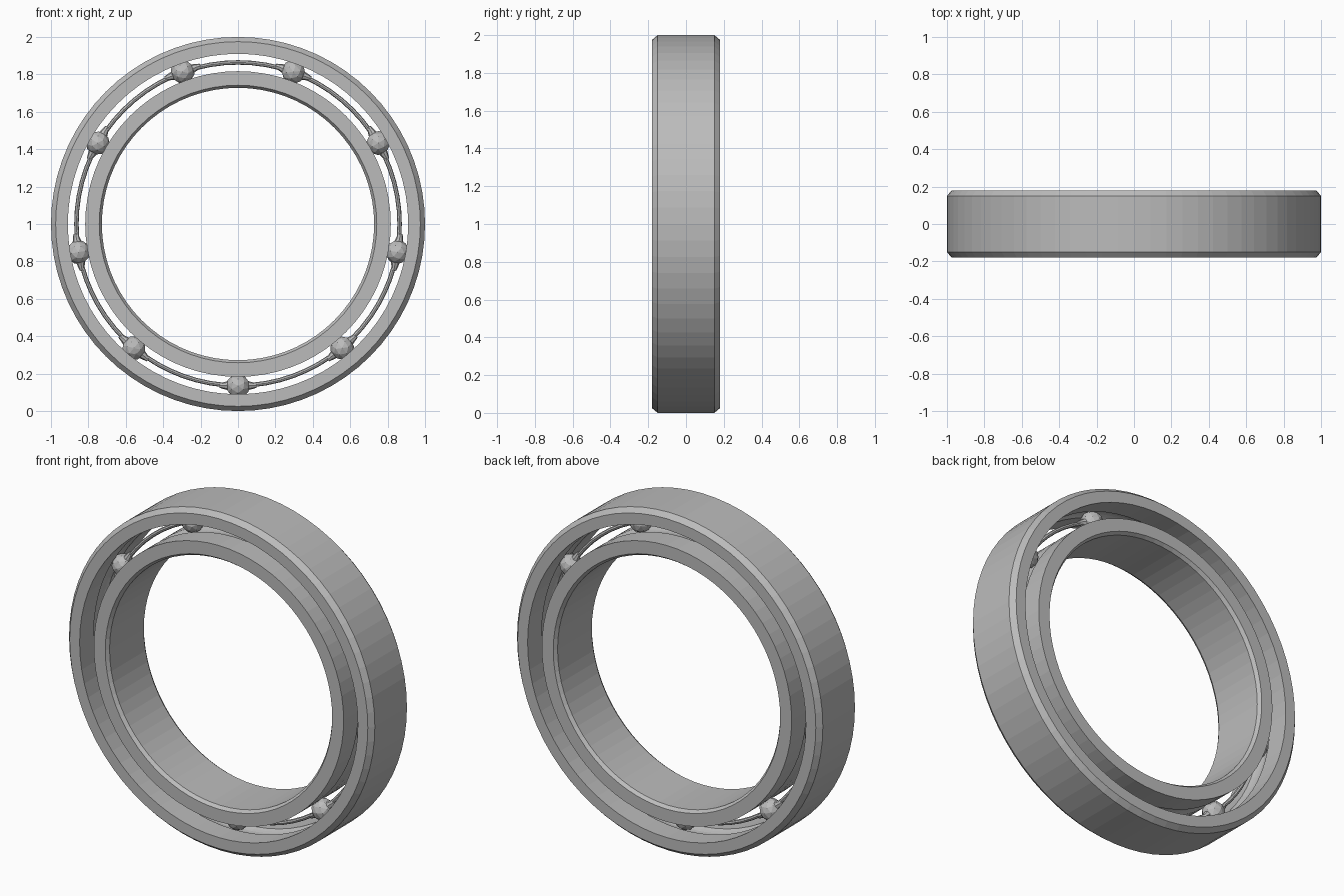
import bpy, bmesh, math
from mathutils import Matrix, Vector

cube = bpy.data.objects.get("Cube")
if cube:
    bpy.data.objects.remove(cube, do_unlink=True)

SEGMENTS = 72
BALLS = 9
PITCH = 0.866      # radius of the circle through the ball centres
BALL_R = 0.064
HALF = 0.18        # half the width of the rings
CENTRE = Vector((0, 0, 1))

steel = bpy.data.materials.new("steel grey")
steel.use_nodes = True
steel.diffuse_color = (0.5, 0.5, 0.5, 1)
steel.node_tree.nodes["Principled BSDF"].inputs["Base Color"].default_value = (0.5, 0.5, 0.5, 1)


def finish(name, bm):
    bmesh.ops.recalc_face_normals(bm, faces=bm.faces)
    mesh = bpy.data.meshes.new(name)
    bm.to_mesh(mesh)
    bm.free()
    mesh.materials.append(steel)
    obj = bpy.data.objects.new(name, mesh)
    bpy.context.collection.objects.link(obj)
    return obj


def lathe(name, profile):
    """Turn a closed (radius, y) profile around the bearing axis."""
    bm = bmesh.new()
    rings = []
    for i in range(SEGMENTS):
        a = 2 * math.pi * i / SEGMENTS
        rings.append([bm.verts.new(CENTRE + Vector((r * math.cos(a), y, r * math.sin(a))))
                      for r, y in profile])
    n = len(profile)
    for i, ring in enumerate(rings):
        following = rings[(i + 1) % SEGMENTS]
        for j in range(n):
            k = (j + 1) % n
            bm.faces.new((ring[j], ring[k], following[k], following[j]))
    return finish(name, bm)


def groove(race, direction):
    """Raceway points following the ball, from front to back."""
    half_angle = math.radians(44)
    points = []
    for i in range(7):
        a = -half_angle + 2 * half_angle * i / 6
        points.append((PITCH + direction * (BALL_R + 0.001) * math.cos(a), BALL_R * math.sin(a)))
    return [(max(r, race) if direction > 0 else min(r, race), y) for r, y in points]


# Outer ring: chamfered outside, ball groove inside
outer = [(1.0, 0.15), (1.0, -0.15), (0.975, -HALF), (0.91, -HALF)]
lathe("outer_ring", outer + groove(0.91, 1) + [(0.91, HALF), (0.975, HALF)])

# Inner ring: chamfered bore, ball groove outside
inner = [(0.728, 0.16), (0.728, -0.16), (0.742, -HALF), (0.817, -HALF)]
lathe("inner_ring", inner + groove(0.817, -1) + [(0.817, HALF), (0.742, HALF)])

# Cage: thin round wire through the ball centres
wire = [(0.864 + 0.012 * math.cos(t * math.pi / 4), 0.012 * math.sin(t * math.pi / 4))
        for t in range(8)]
lathe("cage_wire", wire)

# Balls, each with a flared cage collar on both sides
for i in range(BALLS):
    angle = -math.pi / 2 + 2 * math.pi * i / BALLS
    spin = Matrix.Translation(CENTRE) @ Matrix.Rotation(-angle, 4, "Y")
    bm = bmesh.new()
    bmesh.ops.create_icosphere(bm, subdivisions=2, radius=BALL_R,
                               matrix=spin @ Matrix.Translation((PITCH, 0, 0)))
    finish(f"ball_{i + 1}", bm)

    bm = bmesh.new()
    for side in (1, -1):
        place = Matrix.Translation((PITCH - 0.002, 0, side * 0.07))
        turn = Matrix.Rotation(0 if side > 0 else math.pi, 4, "X")
        bmesh.ops.create_cone(bm, cap_ends=True, segments=8, radius1=0.028, radius2=0.012,
                              depth=0.06, matrix=spin @ place @ turn)
    finish(f"cage_collar_{i + 1}", bm)
